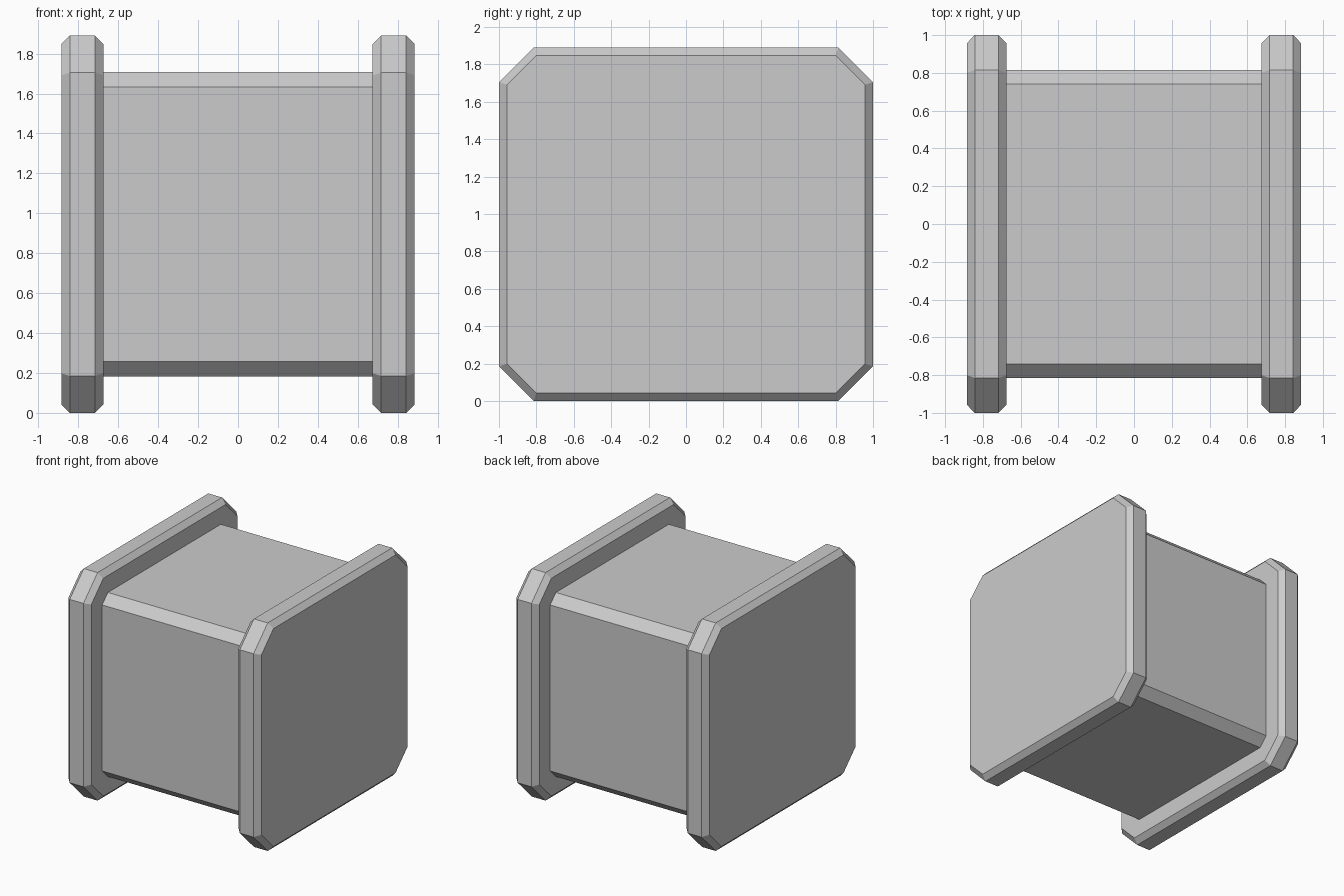
import bpy, bmesh

if "Cube" in bpy.data.objects:
    bpy.data.objects.remove(bpy.data.objects["Cube"])

MID_Z = 0.945


def octagon(hy, hz, cut):
    """Rectangle in the YZ plane with its four corners cut off."""
    return [(hy, -hz + cut), (hy, hz - cut), (hy - cut, hz), (-hy + cut, hz),
            (-hy, hz - cut), (-hy, -hz + cut), (-hy + cut, -hz), (hy - cut, -hz)]


def loft(name, sections):
    """Join (x, profile) sections into a closed solid along X."""
    bm = bmesh.new()
    rings = [[bm.verts.new((x, y, z + MID_Z)) for y, z in prof] for x, prof in sections]
    for a, b in zip(rings, rings[1:]):
        for i in range(len(a)):
            j = (i + 1) % len(a)
            bm.faces.new((a[i], a[j], b[j], b[i]))
    bm.faces.new(rings[0])
    bm.faces.new(rings[-1])
    bmesh.ops.recalc_face_normals(bm, faces=bm.faces)
    mesh = bpy.data.meshes.new(name)
    bm.to_mesh(mesh)
    bm.free()
    obj = bpy.data.objects.new(name, mesh)
    bpy.context.collection.objects.link(obj)
    return obj


# Central body with chamfered long edges, seated slightly into the plates
body = octagon(0.815, 0.763, 0.075)
loft("body", [(-0.69, body), (0.69, body)])

# End plates: cut corners and bevelled rims
face = octagon(0.957, 0.903, 0.157)
rim = octagon(1.0, 0.945, 0.185)
for side, name in ((-1, "left_end_plate"), (1, "right_end_plate")):
    loft(name, [(side * 0.675, face), (side * 0.717, rim),
                (side * 0.843, rim), (side * 0.885, face)])
